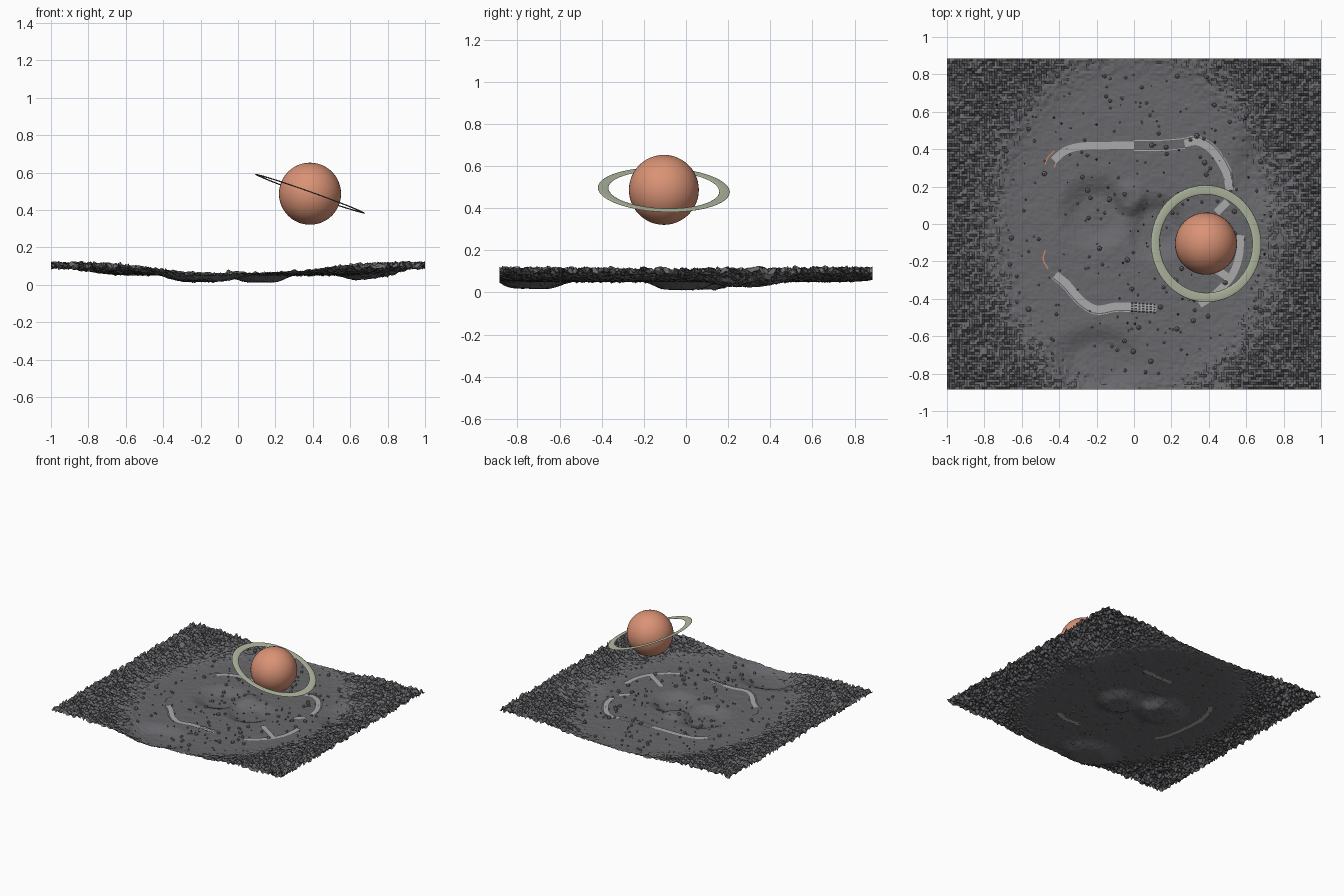
import bpy, bmesh, math, random
from mathutils import Vector, Matrix, noise

random.seed(7)
if "Cube" in bpy.data.objects:
    bpy.data.objects.remove(bpy.data.objects["Cube"], do_unlink=True)


def material(name, color):
    m = bpy.data.materials.new(name)
    m.use_nodes = True
    m.diffuse_color = (*color, 1)
    m.node_tree.nodes["Principled BSDF"].inputs["Base Color"].default_value = (*color, 1)
    return m


GROUND = material("ground grey", (0.14, 0.138, 0.15))
ROCK = material("rock grey", (0.24, 0.24, 0.24))
ROAD = material("road grey", (0.40, 0.40, 0.41))
PLANET = material("planet orange", (0.70, 0.29, 0.18))
RING = material("ring pale green", (0.46, 0.51, 0.37))
KERB = material("kerb orange", (0.65, 0.25, 0.13))
LINE = material("line pale grey", (0.42, 0.42, 0.40))
DARK = material("marking dark", (0.04, 0.04, 0.045))


def finish(name, bm, mat, smooth=False):
    mesh = bpy.data.meshes.new(name)
    bm.to_mesh(mesh)
    bm.free()
    mesh.materials.append(mat)
    for p in mesh.polygons:
        p.use_smooth = smooth
    ob = bpy.data.objects.new(name, mesh)
    bpy.context.collection.objects.link(ob)
    return ob


def ease(a, b, v):
    t = min(max((v - a) / (b - a), 0), 1)
    return t * t * (3 - 2 * t)


# Hollows and mounds: centre x, y, radii x, y, height change
HOLLOWS = [(-0.2, 0.06, 0.2, 0.2, -0.036), (0.12, -0.02, 0.18, 0.18, -0.038),
           (-0.2, -0.74, 0.26, 0.2, -0.034), (0.72, 0.3, 0.2, 0.24, -0.03),
           (-0.02, 0.14, 0.1, 0.1, 0.02)]


def rim(x, y):
    return ease(0.6, 1.0, math.hypot(x, 0.8 * y))


def height(x, y):
    z = 0.052 + 0.052 * rim(x, y)
    for cx, cy, rx, ry, d in HOLLOWS:
        z += d * (1 - ease(0.4, 1.1, math.hypot((x - cx) / rx, (y - cy) / ry)))
    return z


# Terrain sheet with a jagged rim and a calm middle
bm = bmesh.new()
bmesh.ops.create_grid(bm, x_segments=150, y_segments=132, size=1)
for v in bm.verts:
    v.co.y *= 0.885
    x, y = v.co.x, v.co.y
    t = rim(x, y)
    rough = noise.noise(Vector((x, y, 0)) * 22) * (0.002 + 0.012 * t)
    v.co.z = height(x, y) + rough + random.uniform(-1, 1) * (0.0012 + 0.016 * t)
finish("terrain", bm, GROUND)


def smooth_path(points, steps=8):
    pts = [Vector(p) for p in points]
    pts = [2 * pts[0] - pts[1]] + pts + [2 * pts[-1] - pts[-2]]
    out = []
    for a, b, c, d in zip(pts, pts[1:], pts[2:], pts[3:]):
        for i in range(steps):
            t = i / steps
            out.append(0.5 * (2 * b + (c - a) * t + (2 * a - 5 * b + 4 * c - d) * t * t
                              + (3 * b - a - 3 * c + d) * t ** 3))
    return out + [pts[-2]]


def strip(name, points, mat, width=0.04, shift=0.0, lift=0.006):
    """Flat ribbon that follows the ground, shifted sideways from its path."""
    bm = bmesh.new()
    path = smooth_path(points)
    last = None
    for i, p in enumerate(path):
        along = (path[min(i + 1, len(path) - 1)] - path[max(i - 1, 0)]).normalized()
        side = Vector((-along.y, along.x))
        z = height(p.x, p.y) + lift
        pair = [bm.verts.new((*(p + side * (shift + s * width / 2)), z)) for s in (-1, 1)]
        if last:
            bm.faces.new((last[0], pair[0], pair[1], last[1]))
        last = pair
    return finish(name, bm, mat)


# Road pieces, some of them buried just below the ground
PIECES = {
    "road_back": [(-0.43, 0.34), (-0.37, 0.39), (-0.28, 0.415), (-0.1, 0.42), (0, 0.42)],
    "road_back_corner": [(0.27, 0.43), (0.34, 0.44), (0.42, 0.39), (0.49, 0.28), (0.51, 0.18)],
    "road_left_end": [(0.5, 0.12), (0.44, 0.06)],
    "road_left": [(0.57, -0.06), (0.56, -0.18), (0.52, -0.28), (0.44, -0.37), (0.35, -0.43)],
    "road_spur": [(0.51, -0.29), (0.42, -0.23), (0.33, -0.17)],
    "road_front": [(-0.02, -0.44), (-0.1, -0.44), (-0.2, -0.455), (-0.28, -0.41),
                   (-0.36, -0.32), (-0.42, -0.27)],
    "road_start": [(0.12, -0.45), (0.05, -0.445), (-0.02, -0.44)],
}
BURIED = {
    "buried_road_right": [(-0.42, -0.27), (-0.47, -0.15), (-0.5, 0.1), (-0.47, 0.27), (-0.43, 0.34)],
    "buried_road_front": [(0.35, -0.43), (0.24, -0.46), (0.12, -0.45)],
    "buried_road_back": [(0, 0.42), (0.14, 0.42), (0.27, 0.43)],
}
for name, pts in PIECES.items():
    strip(name, pts, ROAD)
for name, pts in BURIED.items():
    strip(name, pts, ROAD, lift=-0.006)

# Thin edge lines and kerbs
for s in (-1, 1):
    strip("edge_line_back", BURIED["buried_road_back"], LINE, 0.005, s * 0.027)
strip("edge_line_corner", PIECES["road_back_corner"], LINE, 0.004, 0.028)
strip("edge_line_front", PIECES["road_front"], LINE, 0.004, 0.028)
strip("kerb_front_right", [(-0.46, -0.24), (-0.485, -0.19), (-0.475, -0.14)], KERB, 0.007)
for s in (-1, 1):
    strip("kerb_back_right", [(-0.45, 0.31), (-0.44, 0.34), (-0.41, 0.37)], KERB, 0.006, s * 0.026)
strip("kerb_left", [(0.46, -0.39), (0.4, -0.43)], KERB, 0.006, -0.01)

# Starting grid of dark squares
bm = bmesh.new()
for i in range(7):
    for j in range(4):
        x = -0.01 + i * 0.02
        y = -0.467 + j * 0.014 + 0.002 * (i % 2) - i * 0.001
        spot = Matrix.Translation((x, y, height(x, y) + 0.009)) @ Matrix.Diagonal((1, 0.7, 1, 1))
        bmesh.ops.create_grid(bm, x_segments=1, y_segments=1, size=0.006, matrix=spot)
finish("starting_grid", bm, DARK)


# Scattered stones
def stones(name, count, mat, low, high):
    bm = bmesh.new()
    for _ in range(count):
        x, y = random.uniform(-0.78, 0.78), random.uniform(-0.8, 0.8)
        r = low + (high - low) * random.random() ** 2
        turn = Matrix.Rotation(random.uniform(0, math.tau), 4, "Z")
        bmesh.ops.create_icosphere(bm, subdivisions=1, radius=r,
                                   matrix=Matrix.Translation((x, y, height(x, y) + r * 0.4)) @ turn)
    finish(name, bm, mat)


stones("stones", 270, ROCK, 0.005, 0.016)
stones("dark_stones", 90, DARK, 0.003, 0.007)

# Planet
CENTRE = Vector((0.385, -0.105, 0.487))
bm = bmesh.new()
bmesh.ops.create_uvsphere(bm, u_segments=48, v_segments=24, radius=0.166,
                          matrix=Matrix.Translation(CENTRE))
finish("planet", bm, PLANET, True)

# Tilted ring: a flattened torus
bpy.ops.mesh.primitive_torus_add(major_segments=64, minor_segments=12, major_radius=0.288,
                                 minor_radius=0.025, location=CENTRE,
                                 rotation=(math.radians(-2), math.radians(19.6), 0))
ring = bpy.context.object
ring.name = "planet_ring"
ring.scale.z = 0.12
ring.data.materials.append(RING)
bpy.ops.object.shade_smooth_by_angle()
